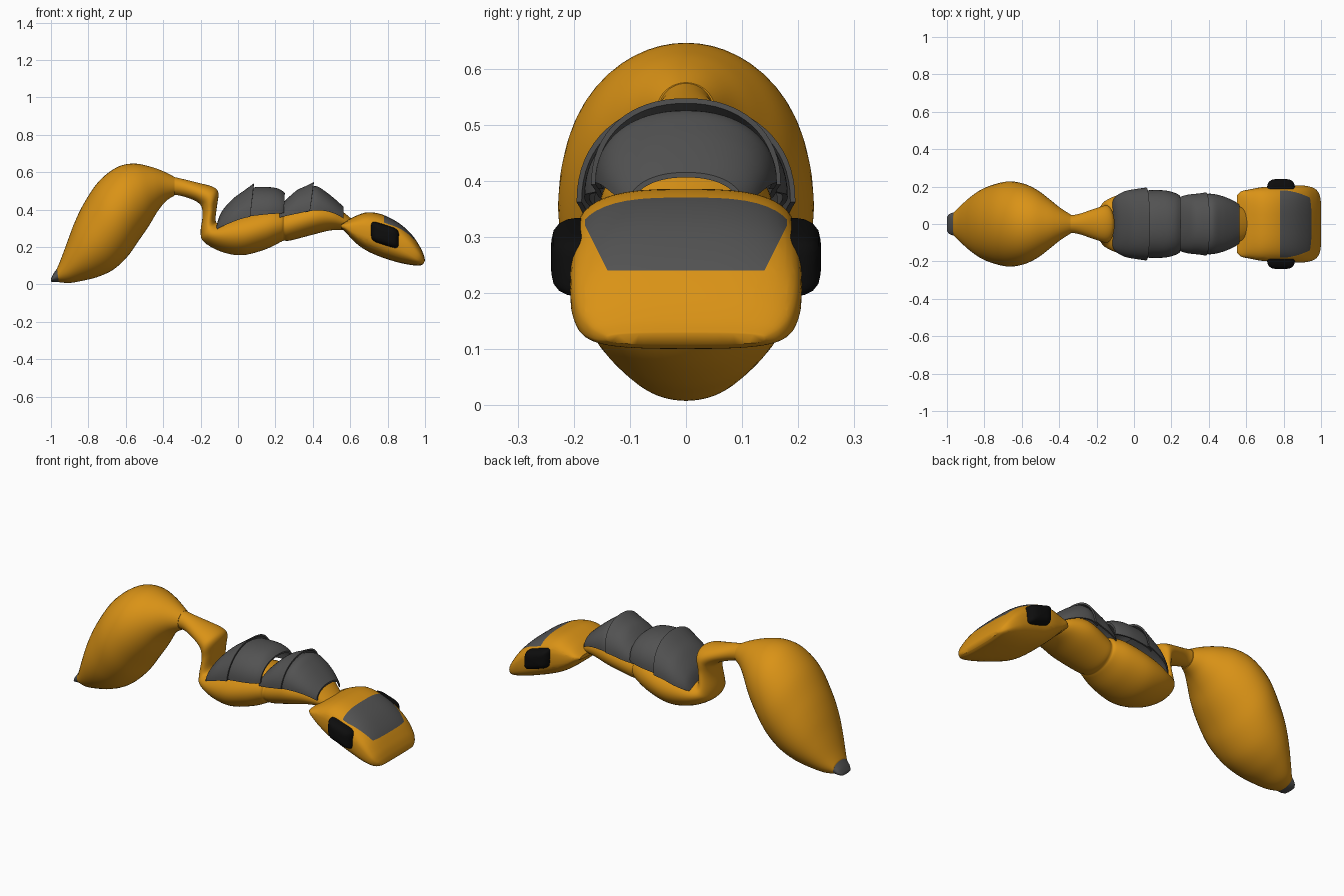
import bpy, bmesh, math
from mathutils import Vector


def material(name, rgb):
    m = bpy.data.materials.new(name)
    m.diffuse_color = (*rgb, 1)
    return m


AMBER = material("amber_shell", (0.70, 0.29, 0.008))
GREY = material("grey_armour", (0.085, 0.085, 0.085))
BLACK = material("black_eye", (0.004, 0.004, 0.004))


def smooth_sections(sections, steps):
    """Catmull-Rom interpolation through (x_top, z_top, x_bottom, z_bottom, half_width)."""
    s = [sections[0]] + list(sections) + [sections[-1]]
    out = []
    for i in range(1, len(s) - 2):
        for k in range(steps):
            t = k / steps
            out.append([0.5 * (2 * b + (c - a) * t + (2 * a - 5 * b + 4 * c - d) * t * t
                               + (3 * b - a - 3 * c + d) * t ** 3)
                        for a, b, c, d in zip(*s[i - 1:i + 3])])
    out.append(list(sections[-1]))
    return out


def super_pt(a, n):
    c, s = math.cos(a), math.sin(a)
    return (math.copysign(abs(c) ** (2 / n), c), math.copysign(abs(s) ** (2 / n), s))


def body_ring(sec, n, count=48):
    xt, zt, xb, zb, w = sec
    top, bot = Vector((xt, 0, zt)), Vector((xb, 0, zb))
    mid, half = (top + bot) / 2, (top - bot) / 2
    ring = []
    for i in range(count):
        c, s = super_pt(2 * math.pi * i / count, n)
        ring.append(mid + half * s + Vector((0, w * c, 0)))
    return ring


def shell_ring(sec, n, count=32, thick=0.009):
    """Closed ring made of an outer arch and an inner arch."""
    xt, zt, xb, zb, w = sec
    arcs = []
    for t in (0, thick):
        arc = []
        for i in range(count + 1):
            c, s = super_pt(math.pi * i / count, n)
            s = max(s, 0)
            arc.append(Vector((xb + (xt - xb) * s, (w - t) * c, zb + (zt - t - zb) * s)))
        arcs.append(arc)
    return arcs[0] + arcs[1][::-1]


def finish(name, bm, mats, angle=40):
    bmesh.ops.recalc_face_normals(bm, faces=bm.faces)
    me = bpy.data.meshes.new(name)
    bm.to_mesh(me)
    bm.free()
    for m in mats:
        me.materials.append(m)
    me.shade_smooth()
    me.set_sharp_from_angle(angle=math.radians(angle))
    ob = bpy.data.objects.new(name, me)
    bpy.context.collection.objects.link(ob)
    return ob


def loft(rings, caps=True):
    bm = bmesh.new()
    vs = [[bm.verts.new(p) for p in r] for r in rings]
    n = len(vs[0])
    for a, b in zip(vs, vs[1:]):
        for i in range(n):
            bm.faces.new((a[i], a[(i + 1) % n], b[(i + 1) % n], b[i]))
    if caps:
        bm.faces.new(vs[0])
        bm.faces.new(vs[-1])
    else:  # thin shells: close both rims with quads
        for r in (vs[0], vs[-1]):
            for i in range(n // 2 - 1):
                bm.faces.new((r[i], r[i + 1], r[n - 2 - i], r[n - 1 - i]))
    return bm


def body(name, sections, mats, n=2.0, steps=5):
    return finish(name, loft([body_ring(s, n) for s in smooth_sections(sections, steps)]), mats)


# abdomen and its dark tip
tip_joint = (-0.968, 0.085, -0.958, 0.012, 0.062)
body("abdomen", [
    tip_joint,
    (-0.945, 0.14, -0.90, 0.008, 0.10), (-0.91, 0.235, -0.83, 0.02, 0.145),
    (-0.87, 0.34, -0.75, 0.04, 0.185), (-0.82, 0.44, -0.665, 0.08, 0.212),
    (-0.745, 0.55, -0.59, 0.15, 0.228), (-0.65, 0.625, -0.53, 0.235, 0.215),
    (-0.56, 0.646, -0.475, 0.315, 0.18), (-0.47, 0.63, -0.43, 0.39, 0.13),
    (-0.40, 0.605, -0.385, 0.445, 0.085), (-0.34, 0.575, -0.34, 0.475, 0.052)], [AMBER])
body("abdomen_tip", [
    (-1.0, 0.03, -1.0, 0.015, 0.038), (-0.988, 0.055, -0.985, 0.012, 0.054),
    tip_joint], [GREY])

# waist bending down into the thorax
body("waist_and_thorax", [
    (-0.37, 0.58, -0.37, 0.48, 0.05), (-0.31, 0.567, -0.31, 0.475, 0.05),
    (-0.22, 0.545, -0.24, 0.452, 0.075), (-0.135, 0.522, -0.205, 0.43, 0.095),
    (-0.105, 0.49, -0.192, 0.405, 0.10), (-0.112, 0.42, -0.19, 0.36, 0.095),
    (-0.12, 0.345, -0.20, 0.275, 0.105), (-0.10, 0.33, -0.18, 0.225, 0.13),
    (-0.02, 0.37, -0.09, 0.175, 0.165), (0.08, 0.40, 0.02, 0.156, 0.18),
    (0.18, 0.42, 0.14, 0.185, 0.168), (0.235, 0.41, 0.225, 0.225, 0.143),
    (0.25, 0.40, 0.245, 0.234, 0.13), (0.28, 0.415, 0.28, 0.235, 0.137),
    (0.40, 0.45, 0.40, 0.266, 0.153), (0.50, 0.43, 0.49, 0.288, 0.13),
    (0.565, 0.385, 0.56, 0.292, 0.095), (0.62, 0.34, 0.62, 0.29, 0.06)], [AMBER])

# four overlapping back plates
plates = [
    [(-0.118, 0.305, -0.125, 0.285, 0.10), (-0.09, 0.385, -0.10, 0.302, 0.145),
     (-0.03, 0.455, -0.05, 0.325, 0.175), (0.03, 0.50, 0.01, 0.348, 0.187),
     (0.085, 0.54, 0.065, 0.362, 0.195)],
    [(0.04, 0.49, 0.03, 0.355, 0.172), (0.08, 0.518, 0.07, 0.365, 0.18),
     (0.17, 0.52, 0.16, 0.375, 0.18), (0.22, 0.51, 0.22, 0.379, 0.166),
     (0.25, 0.49, 0.245, 0.382, 0.152)],
    [(0.225, 0.41, 0.22, 0.355, 0.13), (0.25, 0.445, 0.24, 0.362, 0.143),
     (0.31, 0.50, 0.29, 0.373, 0.157), (0.36, 0.525, 0.345, 0.385, 0.163),
     (0.405, 0.547, 0.385, 0.393, 0.169)],
    [(0.37, 0.515, 0.36, 0.385, 0.156), (0.42, 0.525, 0.41, 0.396, 0.162),
     (0.47, 0.495, 0.47, 0.392, 0.15), (0.52, 0.455, 0.525, 0.375, 0.128),
     (0.565, 0.415, 0.565, 0.352, 0.104)]]
for i, secs in enumerate(plates):
    rings = [shell_ring(s, 2.2) for s in smooth_sections(secs, 5)]
    finish(f"back_plate_{i + 1}", loft(rings, caps=False), [GREY], 35)

# head, cut along the border of the dark forehead patch
head = loft([body_ring(s, 3.0) for s in smooth_sections([
    (0.552, 0.322, 0.552, 0.298, 0.155), (0.575, 0.336, 0.575, 0.28, 0.175),
    (0.62, 0.362, 0.62, 0.23, 0.185), (0.69, 0.385, 0.68, 0.185, 0.197),
    (0.77, 0.374, 0.75, 0.152, 0.201), (0.86, 0.328, 0.83, 0.125, 0.206),
    (0.93, 0.265, 0.89, 0.11, 0.205), (0.975, 0.198, 0.94, 0.102, 0.193),
    (0.994, 0.155, 0.972, 0.101, 0.17), (1.0, 0.128, 0.99, 0.108, 0.14)], 6)])
borders = [((0.78, 0, 0), (-1, 0, 0)), ((0, 0, 0.24), (0, 0, -1))]
for side in (-1, 1):
    borders.append(((0, side * 0.18, 0), (0, side, 0)))
    borders.append(((0, side * 0.14, 0.24), (0, side * 0.09, -0.045)))
for co, no in borders:
    bmesh.ops.bisect_plane(head, geom=head.verts[:] + head.edges[:] + head.faces[:],
                           dist=1e-5, plane_co=co, plane_no=no)
for f in head.faces:
    c = f.calc_center_median()
    if all((c - Vector(co)).dot(Vector(no)) < 0 for co, no in borders):
        f.material_index = 1
finish("head", head, [AMBER, GREY])

# eyes: domed rounded pads, sheared to follow the head
for side, label in ((-1, "front"), (1, "back")):
    rings = []
    for y, k in ((0.15, 1), (0.195, 1), (0.212, 0.96), (0.226, 0.86),
                 (0.236, 0.68), (0.24, 0.42), (0.241, 0.1)):
        ring = []
        for i in range(40):
            c, s = super_pt(2 * math.pi * i / 40, 5)
            ring.append(Vector((0.786 + 0.075 * k * c, side * y,
                                0.264 + k * (0.055 * s - 0.024 * c))))
        rings.append(ring)
    finish(f"{label}_eye", loft(rings), [BLACK], 50)
